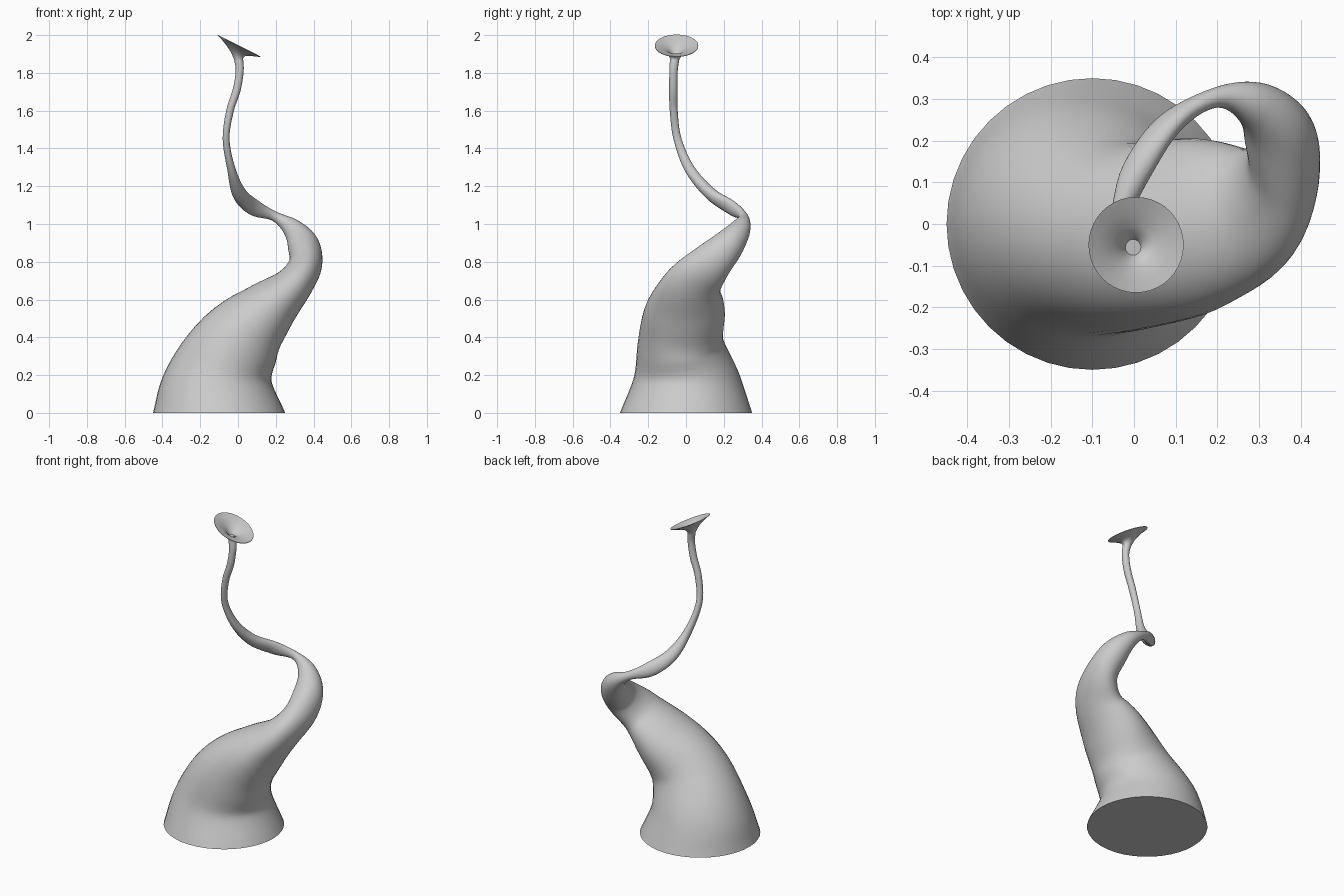
import bpy, bmesh, math
from mathutils import Vector

SIDES, SUB = 40, 6

# stem path: centre x, y, z, radius along y, radius across
PATH = [
    (-0.10, 0.00, 0.00, 0.35, 0.35),
    (-0.11, 0.005, 0.18, 0.285, 0.288),
    (-0.01, -0.028, 0.37, 0.228, 0.232),
    (0.155, -0.002, 0.545, 0.21, 0.158),
    (0.292, 0.035, 0.675, 0.16, 0.103),
    (0.357, 0.125, 0.785, 0.115, 0.088),
    (0.345, 0.225, 0.89, 0.085, 0.083),
    (0.287, 0.288, 0.977, 0.055, 0.053),
    (0.195, 0.303, 1.040, 0.024, 0.026),
    (0.085, 0.24, 1.087, 0.028, 0.043),
    (0.008, 0.13, 1.160, 0.032, 0.038),
    (-0.035, 0.02, 1.29, 0.027, 0.022),
    (-0.063, -0.045, 1.45, 0.021, 0.018),
    (-0.042, -0.065, 1.60, 0.021, 0.020),
    (-0.007, -0.067, 1.71, 0.022, 0.021),
    (0.009, -0.066, 1.81, 0.022, 0.021),
    (0.003, -0.060, 1.875, 0.025, 0.024),
]
# horn rings: centre, radius along y, radius across, tilt blend; out then back inside
HORN = [
    (0.000, -0.057, 1.900, 0.040, 0.040, 0.6),
    (0.001, -0.054, 1.918, 0.065, 0.068, 0.9),
    (0.003, -0.051, 1.933, 0.095, 0.103, 1.0),
    (0.005, -0.050, 1.942, 0.115, 0.128, 1.0),
    (0.005, -0.050, 1.945, 0.115, 0.128, 1.0),
    (0.003, -0.052, 1.937, 0.085, 0.093, 1.0),
    (0.000, -0.054, 1.924, 0.050, 0.054, 0.9),
    (-0.002, -0.056, 1.908, 0.028, 0.030, 0.7),
    (-0.002, -0.056, 1.890, 0.019, 0.019, 0.5),
]


def smooth_path(pts):
    """Catmull-Rom interpolation of centre and radii together."""
    p = [Vector(q) for q in pts]
    p = [2 * p[0] - p[1]] + p + [2 * p[-1] - p[-2]]
    out = []
    for i in range(1, len(p) - 2):
        a, b, c, d = p[i - 1:i + 3]
        for k in range(SUB):
            t = k / SUB
            out.append(0.5 * (2 * b + (c - a) * t + (2 * a - 5 * b + 4 * c - d) * t * t
                              + (3 * b - a - 3 * c + d) * t ** 3))
    return out + [p[-2]]


def ring(bm, centre, normal, ry, rx):
    n = normal.normalized()
    u = Vector((0, 1, 0))
    u = (u - n * u.dot(n)).normalized()
    v = u.cross(n)
    angles = [2 * math.pi * k / SIDES for k in range(SIDES)]
    return [bm.verts.new(centre + v * rx * math.cos(a) + u * ry * math.sin(a)) for a in angles]


bm = bmesh.new()
rings = []

# winding stem, starting flat on the ground and tilting gradually
samples = smooth_path(PATH)
centres = [Vector(s[:3]) for s in samples]
for i, s in enumerate(samples):
    t = centres[min(i + 1, len(samples) - 1)] - centres[max(i - 1, 0)]
    t.normalize()
    blend = min(1, i / (2.6 * SUB)) ** 1.6
    t = Vector((0, 0, 1)).lerp(t, blend)
    rings.append(ring(bm, centres[i], t, s[3], s[4]))

# tilted horn mouth
tilt = Vector((0.45, 0, 0.89))
for x, y, z, ry, rx, f in HORN:
    rings.append(ring(bm, Vector((x, y, z)), Vector((0, 0, 1)).lerp(tilt, f), ry, rx))

# skin and caps
for a, b in zip(rings, rings[1:]):
    for k in range(SIDES):
        j = (k + 1) % SIDES
        bm.faces.new((a[k], a[j], b[j], b[k]))
bm.faces.new(rings[0][::-1])
bm.faces.new(rings[-1])
bmesh.ops.recalc_face_normals(bm, faces=bm.faces)

mesh = bpy.data.meshes.new("horn_stem")
bm.to_mesh(mesh)
bm.free()
obj = bpy.data.objects.new("horn_stem", mesh)
bpy.context.collection.objects.link(obj)
bpy.context.view_layer.objects.active = obj
obj.select_set(True)
bpy.ops.object.shade_smooth_by_angle(angle=math.radians(50))
